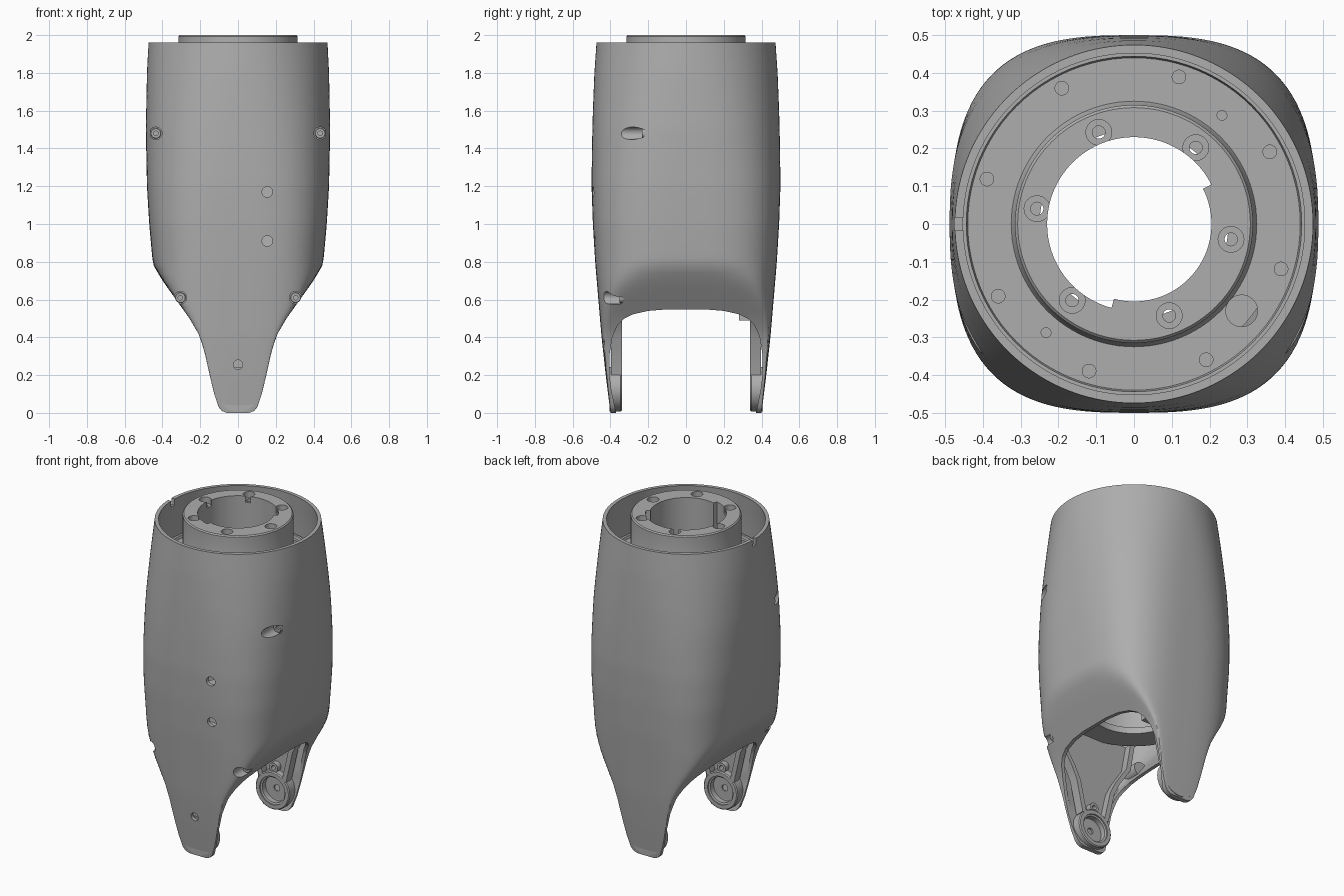
import bpy, bmesh, math
from mathutils import Matrix, Vector

cube = bpy.data.objects.get("Cube")
if cube:
    bpy.data.objects.remove(cube, do_unlink=True)

grey = bpy.data.materials.new("plain grey")
grey.use_nodes = True
COLOUR = (0.42, 0.42, 0.42, 1)
grey.diffuse_color = COLOUR
next(n for n in grey.node_tree.nodes if n.type == 'BSDF_PRINCIPLED').inputs["Base Color"].default_value = COLOUR


def make(name, bm):
    bmesh.ops.recalc_face_normals(bm, faces=bm.faces)
    mesh = bpy.data.meshes.new(name)
    bm.to_mesh(mesh)
    bm.free()
    mesh.materials.append(grey)
    ob = bpy.data.objects.new(name, mesh)
    bpy.context.collection.objects.link(ob)
    return ob


def cut(target, cutter):
    cutter.hide_render = True
    mod = target.modifiers.new("cut", 'BOOLEAN')
    mod.operation = 'DIFFERENCE'
    mod.solver = 'EXACT'
    mod.object = cutter
    bpy.ops.object.select_all(action='DESELECT')
    bpy.context.view_layer.objects.active = target
    target.select_set(True)
    bpy.ops.object.modifier_apply(modifier=mod.name)
    bpy.data.objects.remove(cutter, do_unlink=True)


def lookup(table, z):
    # Linear reading of a (height, value) table
    for (z0, v0), (z1, v1) in zip(table, table[1:]):
        if z <= z1:
            return v0 + (v1 - v0) * max(0, z - z0) / (z1 - z0)
    return table[-1][1]


def rods(name, items, axis='Z', segments=32):
    # Several cylinders in one mesh: (centre x, other coordinate, radius, start, end)
    bm = bmesh.new()
    for u, v, r, s, e in items:
        mid = (s + e) / 2
        if axis == 'Z':
            m = Matrix.Translation((u, v, mid))
        else:
            m = Matrix.Translation((u, mid, v)) @ Matrix.Rotation(math.pi / 2, 4, 'X')
        bmesh.ops.create_cone(bm, cap_ends=True, segments=segments, radius1=r,
                              radius2=r, depth=e - s, matrix=m)
    return make(name, bm)


def prism(name, points, axis, start, end):
    # Flat outline pushed along one axis
    place = {'X': lambda p, d: (d, p[0], p[1]), 'Y': lambda p, d: (p[0], d, p[1]),
             'Z': lambda p, d: (p[0], p[1], d)}[axis]
    bm = bmesh.new()
    a = [bm.verts.new(place(p, start)) for p in points]
    b = [bm.verts.new(place(p, end)) for p in points]
    bm.faces.new(a)
    bm.faces.new(b)
    for i in range(len(a)):
        j = (i + 1) % len(a)
        bm.faces.new((a[i], a[j], b[j], b[i]))
    return make(name, bm)


def lathe(name, profile, matrix=Matrix(), segments=96):
    # Closed (radius, height) outline turned around an axis
    bm = bmesh.new()
    rings = []
    for i in range(segments):
        t = math.tau * i / segments
        rings.append([bm.verts.new(matrix @ Vector((r * math.cos(t), r * math.sin(t), z)))
                      for r, z in profile])
    for i in range(segments):
        p, q = rings[i], rings[(i + 1) % segments]
        for k in range(len(profile)):
            m = (k + 1) % len(profile)
            bm.faces.new((p[k], q[k], q[m], p[m]))
    return make(name, bm)


# Body sections: half width, half depth, squareness, and side taper by height
WIDTH = [(0, .42), (.6, .445), (.8, .452), (1, .47), (1.2, .482), (1.5, .488), (1.8, .482), (1.96, .474)]
DEPTH = [(0, .40), (.2, .425), (.4, .447), (.6, .464), (.8, .481), (1, .493), (1.2, .5),
         (1.4, .498), (1.6, .493), (1.8, .485), (1.96, .474)]
SQUARE = [(0, 3.3), (.7, 3.3), (1, 3.1), (1.4, 2.65), (1.8, 2.15), (1.96, 2)]
TAPER = [(0, .06), (.01, .085), (.03, .102), (.1, .126), (.2, .15), (.3, .172), (.36, .188), (.42, .21),
         (.5, .257), (.6, .328), (.68, .386), (.76, .446), (.85, .62), (1, 1)]


def body(name, inset, heights, segments=160):
    bm = bmesh.new()
    rings = []
    for z in heights:
        a, b = lookup(WIDTH, z) - inset, lookup(DEPTH, z) - inset
        n, p = lookup(SQUARE, z), lookup(TAPER, z) - inset
        ring = []
        for i in range(segments):
            t = math.tau * (i + .5) / segments
            c, s = math.cos(t), math.sin(t)
            r = (abs(c / a) ** n + abs(s / b) ** n) ** (-1 / n)
            x = r * c
            x /= (1 + abs(x / p) ** 20) ** (1 / 20)
            ring.append(bm.verts.new((x, r * s, z)))
        rings.append(ring)
    for p, q in zip(rings, rings[1:]):
        for i in range(segments):
            j = (i + 1) % segments
            bm.faces.new((p[i], p[j], q[j], q[i]))
    bm.faces.new(rings[0])
    bm.faces.new(rings[-1])
    return make(name, bm)


steps = [.06 + .04 * i for i in range(47)]
shell = body("outer_shell", 0, [0, .01, .03] + steps + [1.96])
hollow = body("hollow_cutter", .022, [.035] + steps + [1.96, 2.1])

# Solid bosses left in the hollow around the four screw pockets
pockets = [(s * x, z, e) for s in (-1, 1) for x, z, e in ((.435, 1.48, -.22), (.305, .61, -.34))]
cut(hollow, rods("boss_cutter", [(x, z, .045, -.7, e + .035) for x, z, e in pockets], 'Y'))
cut(shell, hollow)

# Open arch between the two legs
half_arch = [(.37, -.1), (.37, 0), (.395, .12), (.405, .2), (.405, .31), (.39, .4), (.365, .46),
             (.33, .497), (.28, .522), (.2, .54), (.1, .548)]
arch = half_arch + [(-y, z) for y, z in reversed(half_arch)]
cut(shell, prism("arch_cutter", arch, 'X', -.7, .7))

# Screw pockets, front holes and rim notch
cut(shell, rods("pocket_cutter", [(x, z, .033, -.7, e) for x, z, e in pockets], 'Y'))
cut(shell, rods("front_hole_cutter", [(.155, 1.17, .028, -.7, -.4), (.155, .91, .028, -.7, -.4),
                                      (0, .255, .025, -.7, -.3)], 'Y'))
cut(shell, prism("notch_cutter", [(-.6, -.017), (-.4, -.017), (-.4, .017), (-.6, .017)], 'Z', 1.92, 2.1))
parts = [shell]

for i, (x, z, e) in enumerate(pockets):
    turn = Matrix.Translation((x, e, z)) @ Matrix.Rotation(math.pi / 2, 4, 'X')
    parts.append(lathe(f"screw_{i + 1}", [(.012, -.01), (.012, .012), (.025, .012), (.028, .006), (.028, -.01)],
                       turn, 24))

# Top collar with its recessed floor
collar = lathe("top_collar", [(.205, 1.55), (.205, 2), (.308, 2), (.315, 1.993), (.315, 1.72), (.325, 1.7),
                              (.44, 1.7), (.444, 1.715), (.459, 1.715), (.459, 1.66), (.33, 1.66), (.3, 1.55)])
arc = [math.radians(27 + 228 * i / 48) for i in range(49)]
sector = [(r * math.cos(t), r * math.sin(t)) for r, ts in ((.23, arc), (.1, arc[::-1])) for t in ts]
cut(collar, prism("bore_step_cutter", sector, 'Z', 1.5, 2.1))


def around(count, first, radius):
    for i in range(count):
        t = math.radians(first + 360 * i / count)
        yield radius * math.cos(t), radius * math.sin(t)


cut(collar, rods("counterbore_cutter", [(x, y, .034, 1.96, 2.1) for x, y in around(6, -9, .26)]))
cut(collar, rods("bolt_hole_cutter", [(x, y, .017, 1.5, 2.1) for x, y in around(6, -9, .26)]))
cut(collar, rods("floor_hole_cutter", [(x, y, .018, 1.675, 1.75) for x, y in around(8, 28, .407)]
                 + [(x, y, .013, 1.675, 1.75) for x, y in around(2, 51, .37)]
                 + [(.285, -.23, .042, 1.6, 1.75)]))
parts.append(collar)

# Inner ring that carries the leg brackets
parts.append(lathe("inner_ring", [(.25, .74), (.25, .78), (.395, .78), (.395, .74)]))

# Leg brackets: bearing ring, web, ribs and small boss
rail = [(.095, .2), (.14, .4), (.18, .48), (.26, .6), (.29, .77)]
for side, word in ((-1, "front"), (1, "back")):
    turn = Matrix.Translation((0, side * .34, .125)) @ Matrix.Rotation(-side * math.pi / 2, 4, 'X')
    parts.append(lathe(f"{word}_bearing_ring", [(.078, .045), (.078, .012), (.088, .008), (.088, 0), (.112, 0),
                                                (.118, .006), (.118, .065), (.02, .065), (.02, .045)], turn, 48))
    web = rail + [(-x, z) for x, z in reversed(rail)]
    parts.append(prism(f"{word}_bracket_web", web, 'Y', side * .385, side * .397))
    for s, hand in ((-1, "right"), (1, "left")):
        rib = [(s * x, z) for x, z in rail] + [(s * (x - .03), z) for x, z in reversed(rail)]
        parts.append(prism(f"{word}_{hand}_rib", rib, 'Y', side * .34, side * .397))
    turn = Matrix.Translation((0, side * .35, .265)) @ Matrix.Rotation(-side * math.pi / 2, 4, 'X')
    parts.append(lathe(f"{word}_small_boss", [(.014, 0), (.03, 0), (.03, .045), (.014, .045)], turn, 24))

# Small tab beside the back bracket
parts.append(prism("back_tab", [(.28, .49), (.37, .49), (.37, .6), (.28, .56)], 'X', .12, .18))

# Smooth shading with sharp edges kept
bpy.ops.object.select_all(action='DESELECT')
for ob in parts:
    ob.select_set(True)
bpy.context.view_layer.objects.active = shell
bpy.ops.object.shade_smooth_by_angle(angle=math.radians(30))
